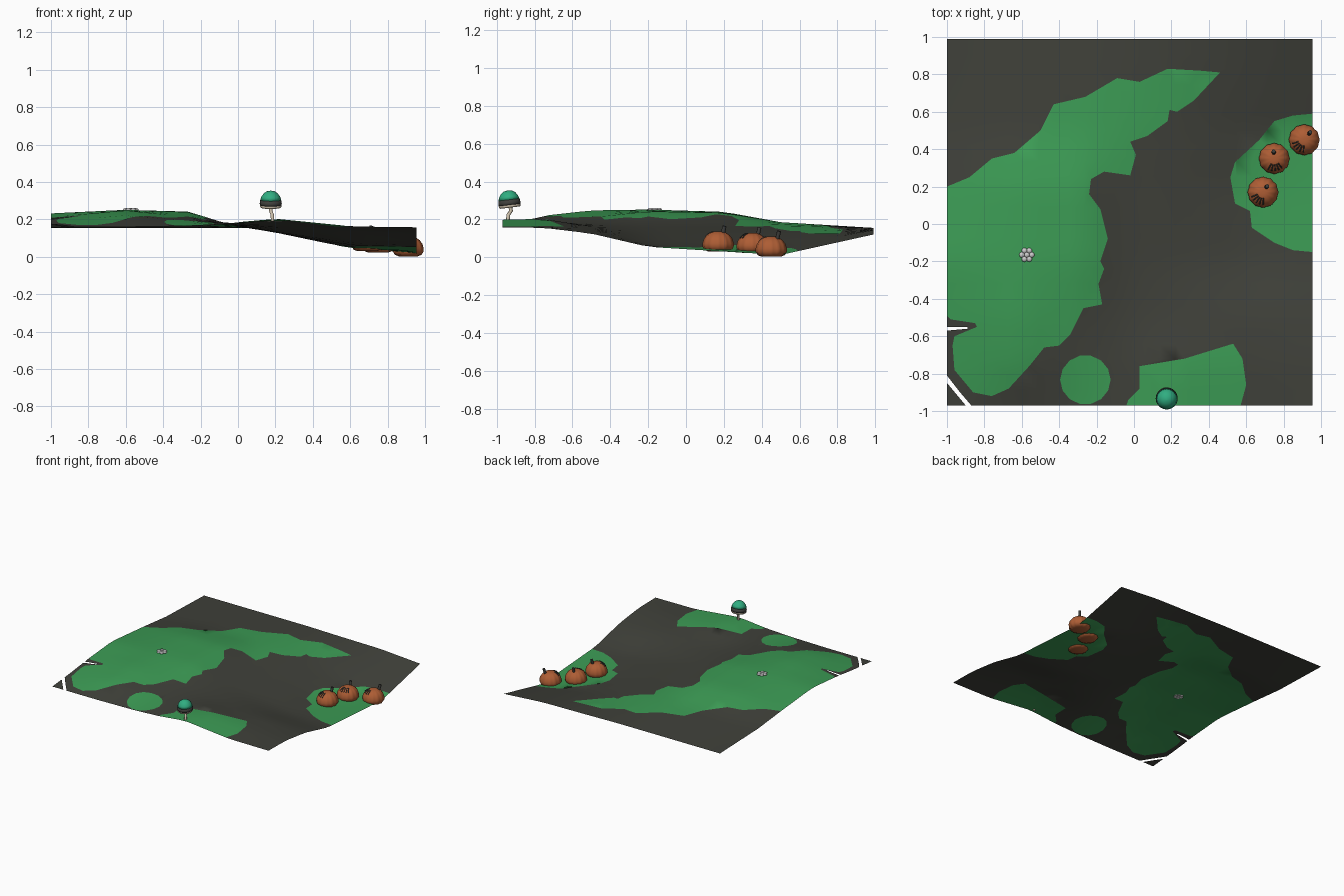
import bpy, bmesh, math
from mathutils import Vector, Matrix
from mathutils.geometry import delaunay_2d_cdt

if "Cube" in bpy.data.objects:
    bpy.data.objects.remove(bpy.data.objects["Cube"])


def mat(name, rgb):
    m = bpy.data.materials.new(name)
    m.diffuse_color = (*rgb, 1)
    m.use_nodes = True
    m.node_tree.nodes["Principled BSDF"].inputs["Base Color"].default_value = m.diffuse_color
    return m


GREEN = mat("grass_green", (0.045, 0.33, 0.09))
SOIL = mat("dark_soil", (0.05, 0.052, 0.042))
ORANGE = mat("pumpkin_orange", (0.42, 0.11, 0.035))
DARK = mat("dark_grey", (0.05, 0.05, 0.045))
MINT = mat("mint_green", (0.03, 0.42, 0.22))
CREAM = mat("cream", (0.6, 0.52, 0.4))


def make(name, verts, faces, material=None, smooth=True):
    me = bpy.data.meshes.new(name)
    me.from_pydata(verts, [], faces)
    ob = bpy.data.objects.new(name, me)
    bpy.context.collection.objects.link(ob)
    if material:
        me.materials.append(material)
    for p in me.polygons:
        p.use_smooth = smooth
    return ob


# terrain relief: coarse height table, interpolated
XS = [-1, -.6, -.27, -.05, .2, .6, .955]
YS = [-.97, -.75, -.5, -.2, .2, .5, .99]
H = [[.16, .16, .165, .175, .2, .16, .158],
     [.18, .22, .19, .18, .205, .165, .155],
     [.21, .248, .21, .175, .16, .145, .125],
     [.235, .252, .243, .175, .13, .065, .055],
     [.2, .24, .235, .17, .13, .045, .03],
     [.17, .185, .185, .17, .135, .06, .012],
     [.155, .155, .155, .155, .15, .145, .12]]


def locate(a, v):
    i = max(0, min(5, sum(1 for k in a[1:] if v > k)))
    return i, (v - a[i]) / (a[i + 1] - a[i])


def height(x, y):
    i, u = locate(XS, x)
    j, v = locate(YS, y)
    return ((H[j][i] * (1 - u) + H[j][i + 1] * u) * (1 - v)
            + (H[j + 1][i] * (1 - u) + H[j + 1][i + 1] * u) * v)


# outlines of the grass patches
hill = [(-1, -.49), (-.98, -.51), (-.85, -.53), (-.84, -.55), (-.96, -.6), (-.97, -.65),
        (-.96, -.78), (-.86, -.9), (-.76, -.92), (-.67, -.88), (-.56, -.76), (-.48, -.66),
        (-.4, -.65), (-.34, -.59), (-.27, -.45), (-.17, -.43), (-.19, -.32), (-.16, -.24),
        (-.18, -.2), (-.14, -.08), (-.18, .08), (-.24, .16), (-.23, .24), (-.16, .28),
        (-.02, .26), (.01, .37), (-.02, .44), (.07, .47), (.18, .55), (.19, .61), (.23, .6),
        (.32, .66), (.46, .81), (.35, .82), (.18, .83), (.03, .76), (-.09, .78), (-.26, .68),
        (-.43, .64), (-.5, .5), (-.64, .38), (-.76, .35), (-.88, .25), (-1, .2)]
blob = [(-.26 + .135 * math.cos(a * math.tau / 14), -.833 + .132 * math.sin(a * math.tau / 14))
        for a in range(14)]
front = [(-.04, -.97), (-.03, -.94), (.03, -.88), (.03, -.76), (.27, -.72), (.53, -.64),
         (.58, -.72), (.6, -.86), (.57, -.97)]
right = [(.955, .59), (.85, .58), (.75, .55), (.67, .45), (.54, .33), (.515, .25),
         (.54, .11), (.62, .07), (.63, -.02), (.75, -.1), (.85, -.14), (.955, -.15)]
# torn slots at the left edge
slot = [(-1, -.55), (-.89, -.55), (-.89, -.56), (-1, -.57)]
corner = [(-1, -.81), (-.93, -.9), (-.87, -.97), (-.9, -.97), (-.95, -.91), (-1, -.85)]


def inside(p, poly):
    r = False
    for (x1, y1), (x2, y2) in zip(poly, poly[1:] + poly[:1]):
        if (y1 > p[1]) != (y2 > p[1]) and p[0] < (x2 - x1) * (p[1] - y1) / (y2 - y1) + x1:
            r = not r
    return r


# triangulate the ground with the outlines as constraints, then split by patch
pts, edges = [], []
for poly in (hill, blob, front, right, slot, corner):
    b = len(pts)
    pts += [Vector(p) for p in poly]
    edges += [(b + i, b + (i + 1) % len(poly)) for i in range(len(poly))]
N = 24
for i in range(N + 1):
    for j in range(N + 1):
        pts.append(Vector((-1 + 1.955 * i / N, -.97 + 1.96 * j / N)))
res = delaunay_2d_cdt(pts, edges, [], 0, 1e-5)
verts = [(v.x, v.y, height(v.x, v.y)) for v in res[0]]
grass, soil = [], []
for f in res[2]:
    c = [sum(verts[k][a] for k in f) / 3 for a in (0, 1)]
    if inside(c, slot) or inside(c, corner):
        continue
    (grass if any(inside(c, p) for p in (hill, blob, front, right)) else soil).append(list(f))
for name, faces, m in (("grass", grass, GREEN), ("soil", soil, SOIL)):
    used = sorted({k for f in faces for k in f})
    idx = {k: n for n, k in enumerate(used)}
    make(name, [verts[k] for k in used], [[idx[k] for k in f] for f in faces], m)


def lathe(name, profile, material, loc, seg=24, ribs=0, tilt=0.0):
    vs, fs = [], []
    for r, z in profile:
        for k in range(seg):
            a = k * math.tau / seg
            q = r * (1 + (0.025 * math.cos(ribs * a) if ribs else 0))
            vs.append(Matrix.Rotation(tilt, 3, 'X') @ Vector((q * math.cos(a), q * math.sin(a), z))
                      + Vector(loc))
    for j in range(len(profile) - 1):
        for k in range(seg):
            n = (k + 1) % seg
            fs.append([j * seg + k, j * seg + n, (j + 1) * seg + n, (j + 1) * seg + k])
    fs += [list(range(seg))[::-1], list(range((len(profile) - 1) * seg, len(vs)))]
    return make(name, vs, fs, material)


def tube(name, path, radius, material):
    cu = bpy.data.curves.new(name, 'CURVE')
    cu.dimensions = '3D'
    cu.bevel_depth = radius
    cu.bevel_resolution = 1
    cu.use_fill_caps = True
    sp = cu.splines.new('POLY')
    sp.points.add(len(path) - 1)
    for p, c in zip(sp.points, path):
        p.co = (*c, 1)
    cu.materials.append(material)
    ob = bpy.data.objects.new(name, cu)
    bpy.context.collection.objects.link(ob)


# pumpkins: ribbed body, bent stem and carved face marks
body = [(.05, 0), (.07, .008), (.08, .025), (.081, .042), (.074, .066), (.06, .086),
        (.04, .1), (.02, .106), (.004, .106)]
for n, (x, y, z, dx, dy) in enumerate([(.69, .17, .03, .02, .03), (.75, .35, .022, -.003, .035),
                                       (.91, .45, .003, .03, .038)], 1):
    lathe(f"pumpkin_{n}", body, ORANGE, (x, y, z), 48, 12)
    tube(f"pumpkin_stem_{n}", [(x + dx * .8, y + dy * .8, z + .09), (x + dx, y + dy, z + .12),
                               (x + dx * 1.1, y + dy * 1.1, z + .135)], .011, DARK)
    out = -math.atan2(dx, dy) - math.pi / 2
    for k in (-2, -1, 0, 1, 2):
        a = out + k * .3
        tube(f"pumpkin_mark_{n}_{k + 3}",
             [(x + r * math.cos(a), y + r * math.sin(a), z + h)
              for r, h in ((.032, .104), (.05, .095), (.066, .079))], .0035, DARK)

# mushroom: bent stalk and banded cap
mx, my = .175, -.93
tube("mushroom_stalk", [(mx + .01, my - .012, .19), (mx + .008, my - .008, .225),
                        (mx, my + .006, .245), (mx, my, .275)], .01, CREAM)
cap = (mx, my, .262)
lathe("mushroom_rim", [(.02, .004), (.052, 0), (.058, .006), (.058, .014)], CREAM, cap, 24, 0, .12)
lathe("mushroom_band", [(.058, .014), (.059, .025), (.056, .042)], DARK, cap, 24, 0, .12)
lathe("mushroom_cap", [(.056, .042), (.05, .06), (.038, .077), (.022, .088), (.003, .092)],
      MINT, cap, 24, 0, .12)

# flower: six round petals around a centre
for k in range(7):
    a = k * math.tau / 6
    r = 0 if k == 6 else .026
    lathe("flower_centre" if k == 6 else f"flower_petal_{k + 1}",
          [(.013, -.002), (.015, .003), (.01, .008), (.002, .01)], None,
          (-.573 + r * math.cos(a), -.165 + r * math.sin(a), .251), 12)
